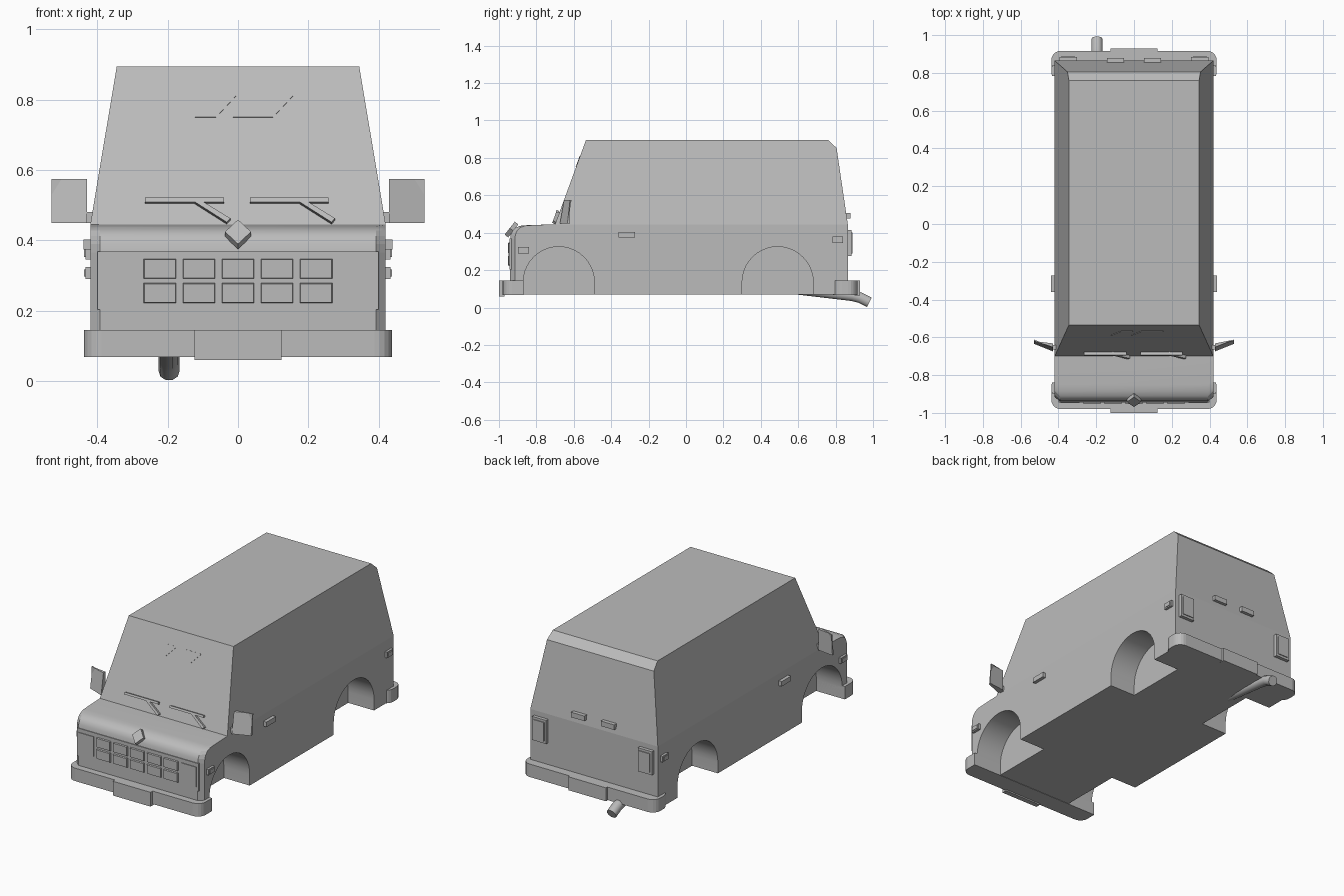
import bpy, bmesh, math
from mathutils import Matrix, Vector

cube = bpy.data.objects.get("Cube")
if cube:
    bpy.data.objects.remove(cube)

paint = bpy.data.materials.new("plain_grey")
paint.use_nodes = True
GREY = (0.5, 0.5, 0.5, 1)
paint.diffuse_color = GREY
paint.node_tree.nodes["Principled BSDF"].inputs["Base Color"].default_value = GREY


def finish(name, bm):
    bmesh.ops.recalc_face_normals(bm, faces=bm.faces)
    mesh = bpy.data.meshes.new(name)
    bm.to_mesh(mesh)
    bm.free()
    mesh.materials.append(paint)
    ob = bpy.data.objects.new(name, mesh)
    bpy.context.collection.objects.link(ob)
    return ob


def box(name, x, y, z, bevel=0, warp=None):
    """Box from (low, high) ranges; bevel rounds the upright edges."""
    bm = bmesh.new()
    bmesh.ops.create_cube(bm, size=1)
    for v in bm.verts:
        v.co = Vector([lo + (hi - lo) * (c + 0.5) for c, (lo, hi) in zip(v.co, (x, y, z))])
    if bevel:
        upright = [e for e in bm.edges if abs(e.verts[0].co.z - e.verts[1].co.z) > 0.01]
        bmesh.ops.bevel(bm, geom=upright, offset=bevel, segments=5, profile=0.5, affect='EDGES')
    for v in bm.verts:
        if warp:
            warp(v.co)
    return finish(name, bm)


def prism(name, near, far):
    """Solid between two matching outlines."""
    bm = bmesh.new()
    a = [bm.verts.new(p) for p in near]
    b = [bm.verts.new(p) for p in far]
    bm.faces.new(a)
    bm.faces.new(b)
    for i in range(len(a)):
        j = (i + 1) % len(a)
        bm.faces.new((a[i], a[j], b[j], b[i]))
    return finish(name, bm)


# Body shell: side profile lofted across four slices, narrowing above the waist
WAIST, HALF = 0.445, 0.42
lower = [(0.865, WAIST), (0.865, 0.07), (-0.94, 0.07), (-0.94, 0.365), (-0.937, 0.39),
         (-0.927, 0.412), (-0.91, 0.428), (-0.885, 0.437), (-0.85, 0.44), (-0.70, WAIST)]
upper = [(-0.535, 0.895), (0.76, 0.895), (0.805, 0.853)]
profile = lower + upper

bm = bmesh.new()
slices = []
for x in (-HALF, -0.393, 0.393, HALF):
    ring = []
    for y, z in profile:
        narrow = 1 - max(0, z - WAIST) * 0.167 / HALF
        corner = 0.025 if abs(x) == HALF and y < -0.84 else 0
        ring.append(bm.verts.new((x * narrow, y + corner, z)))
    slices.append(ring)
n = len(profile)
for a, b in zip(slices, slices[1:]):
    for i in range(n):
        j = (i + 1) % n
        bm.faces.new((a[i], a[j], b[j], b[i]))
k = len(lower)
for ring in (slices[0], slices[-1]):
    bm.faces.new(ring[:k])
    bm.faces.new(ring[k - 1:] + ring[:1])
body = finish("body", bm)

# Wheel arches cut into both sides
for side in (-1, 1):
    for cy in (-0.68, 0.49):
        arc = [(cy + 0.19 * math.cos(t * math.pi / 20), 0.135 + 0.19 * math.sin(t * math.pi / 20))
               for t in range(21)]
        arc += [(cy - 0.19, 0), (cy + 0.19, 0)]
        cutter = prism("arch_cutter", [(side * 0.25, y, z) for y, z in arc],
                       [(side * 0.6, y, z) for y, z in arc])
        cutter.hide_render = True
        cut = body.modifiers.new("arch", 'BOOLEAN')
        cut.operation, cut.solver, cut.object = 'DIFFERENCE', 'EXACT', cutter
        bpy.context.view_layer.objects.active = body
        bpy.ops.object.modifier_apply(modifier=cut.name)
        bpy.data.objects.remove(cutter)
for p in body.data.polygons:
    c = p.center
    hood = c.y < -0.7 and c.z > 0.36 and abs(p.normal.x) < 0.5
    arch = 0.08 < c.z < 0.34 and abs(p.normal.x) < 0.5 and -0.88 < c.y < 0.69
    p.use_smooth = hood or arch

# Bumpers and number plates
for name, y in (("front_bumper", (-0.98, -0.87)), ("rear_bumper", (0.785, 0.917))):
    outer = min(y, key=lambda v: -abs(v))

    def square_inner(co, inner=max(y) if outer < 0 else min(y)):
        if abs(co.y - inner) < 0.05:
            co.y = inner
            co.x = math.copysign(0.438, co.x)

    box(name, (-0.438, 0.438), y, (0.068, 0.145), 0.05, square_inner if outer < 0 else None)
box("front_plate", (-0.124, 0.124), (-1.0, -0.97), (0.06, 0.145))
box("rear_plate", (-0.124, 0.124), (0.9, 0.93), (0.065, 0.145))

# Grille panel with two rows of raised cells
box("grille_panel", (-0.4, 0.4), (-0.944, -0.92), (0.203, 0.368))


def taper_front(mid_x, mid_z):
    def warp(co):
        if co.y < -0.95:
            co.x += (mid_x - co.x) * 0.06
            co.z += (mid_z - co.z) * 0.1
    return warp


for col in range(5):
    for mid_z in (0.25, 0.319):
        mid_x = (col - 2) * 0.111
        box("grille_cell", (mid_x - 0.047, mid_x + 0.047), (-0.953, -0.94),
            (mid_z - 0.029, mid_z + 0.029), warp=taper_front(mid_x, mid_z))

# Diamond badge leaning back on the hood edge
lean = Matrix.Translation((0, -0.933, 0.417)) @ Matrix.Rotation(math.radians(-38), 4, 'X')
diamond = [(0.037, 0), (0, 0.044), (-0.037, 0), (0, -0.044)]
prism("hood_badge", [lean @ Vector((x, -0.012, z)) for x, z in diamond],
      [lean @ Vector((x, 0.012, z)) for x, z in diamond])


# Windscreen details: outlines in x, z laid on the sloping glass
def on_screen(name, outline, low, high):
    slope = 0.165 / 0.45

    def place(off):
        return [(x, -0.70 + (z - WAIST) * slope - off, z + off * slope) for x, z in outline]
    prism(name, place(low), place(high))


for dx in (0, 0.298):
    on_screen("wiper_blade", [(-0.264 + dx, 0.503), (-0.264 + dx, 0.515),
                              (-0.04 + dx, 0.515), (-0.04 + dx, 0.503)], 0.004, 0.018)
    on_screen("wiper_arm", [(-0.125 + dx, 0.505), (-0.11 + dx, 0.511),
                            (-0.022 + dx, 0.457), (-0.032 + dx, 0.446)], -0.004, 0.016)
for left, right in ((-0.122, -0.062), (-0.014, 0.1)):
    on_screen("glass_glint", [(left, 0.75), (left + 0.057, 0.811),
                              (right + 0.057, 0.811), (right, 0.75)], -0.003, 0.002)


def mirror_wedge(co):
    swing = 0.4 * (abs(co.x) - 0.43)
    if co.y < -0.65:
        co.y += swing + (0.022 if co.z > 0.5 else 0)
    else:
        co.y += swing * 0.3


# Paired parts on both sides
for side, label in ((1, "left"), (-1, "right")):
    def pair(name, x, y, z, warp=None):
        return box(label + "_" + name, sorted(side * v for v in x), y, z, warp=warp)

    pair("headlight", (0.289, 0.388), (-0.948, -0.93), (0.226, 0.345))
    pair("mirror", (0.43, 0.53), (-0.674, -0.632), (0.45, 0.575), mirror_wedge)
    pair("mirror_arm", (0.4, 0.435), (-0.665, -0.64), (0.45, 0.48))
    pair("door_handle", (0.41, 0.44), (-0.36, -0.272), (0.374, 0.403))
    pair("front_marker", (0.41, 0.434), (-0.898, -0.84), (0.29, 0.324))
    pair("front_marker_lens", (0.42, 0.438), (-0.89, -0.848), (0.297, 0.317))
    pair("rear_marker", (0.41, 0.434), (0.784, 0.84), (0.345, 0.381))
    pair("rear_marker_lens", (0.42, 0.438), (0.792, 0.832), (0.352, 0.374))
    pair("tail_light", (0.302, 0.395), (0.85, 0.885), (0.275, 0.415))
    pair("tail_light_lens", (0.314, 0.383), (0.87, 0.89), (0.289, 0.401))
    pair("rear_handle", (0.054, 0.142), (0.84, 0.879), (0.475, 0.505))

# Exhaust pipe swept along a bent path
path = [(0.45, 0.115), (0.89, 0.063), (0.93, 0.053), (0.98, 0.028)]
curve = bpy.data.curves.new("exhaust_pipe", 'CURVE')
curve.dimensions = '3D'
curve.bevel_depth = 0.03
curve.bevel_resolution = 3
curve.use_fill_caps = True
spline = curve.splines.new('POLY')
spline.points.add(len(path) - 1)
for point, (y, z) in zip(spline.points, path):
    point.co = (-0.196, y, z, 1)
curve.materials.append(paint)
pipe = bpy.data.objects.new("exhaust_pipe", curve)
bpy.context.collection.objects.link(pipe)
